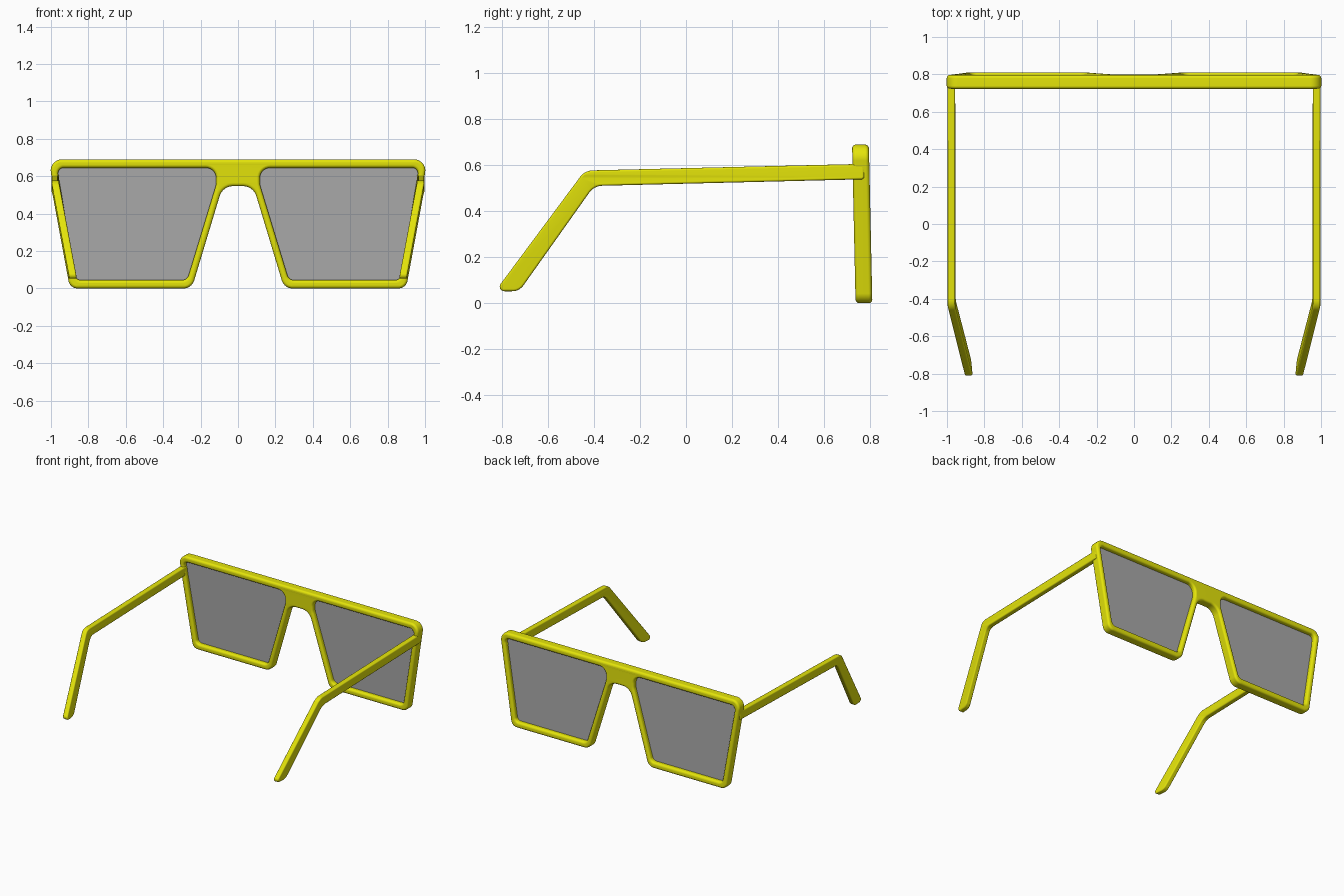
import bpy, bmesh, math
from mathutils import Vector

if "Cube" in bpy.data.objects:
    bpy.data.objects.remove(bpy.data.objects["Cube"])

yellow = bpy.data.materials.new("yellow_plastic")
yellow.diffuse_color = (0.78, 0.78, 0.003, 1)
yellow.use_nodes = True
yellow.node_tree.nodes["Principled BSDF"].inputs["Base Color"].default_value = yellow.diffuse_color
grey = bpy.data.materials.new("lens_grey")
grey.diffuse_color = (0.4, 0.4, 0.4, 1)
grey.use_nodes = True
grey.node_tree.nodes["Principled BSDF"].inputs["Base Color"].default_value = grey.diffuse_color


def rounded(corners, steps=8):
    """Closed outline from (x, y, radius) corners, each filleted with an arc."""
    out = []
    n = len(corners)
    for i, (x, y, r) in enumerate(corners):
        p = Vector((x, y))
        a = (Vector(corners[i - 1][:2]) - p).normalized()
        b = (Vector(corners[(i + 1) % n][:2]) - p).normalized()
        half = a.angle(b) / 2
        c = p + (a + b).normalized() * (r / math.sin(half))
        t = r / math.tan(half)
        start, end = (p + a * t - c).normalized(), (p + b * t - c).normalized()
        for k in range(steps + 1):
            out.append(c + r * start.slerp(end, k / steps))
    return out


def plate(name, outlines, thick, bevel, place, mat):
    """Filled outlines made into a round-edged plate, each point moved by place()."""
    cu = bpy.data.curves.new(name, 'CURVE')
    cu.dimensions = '2D'
    cu.fill_mode = 'BOTH'
    cu.extrude = thick / 2 - bevel
    cu.bevel_depth = bevel
    cu.bevel_resolution = 3
    cu.offset = -bevel
    for pts in outlines:
        s = cu.splines.new('POLY')
        s.points.add(len(pts) - 1)
        for q, p in zip(s.points, pts):
            q.co = (p.x, p.y, 0, 1)
        s.use_cyclic_u = True
    ob = bpy.data.objects.new(name, cu)
    bpy.context.collection.objects.link(ob)
    bpy.ops.object.select_all(action='DESELECT')
    ob.select_set(True)
    bpy.context.view_layer.objects.active = ob
    bpy.ops.object.convert(target='MESH')
    ob = bpy.context.view_layer.objects.active
    bm = bmesh.new()
    bm.from_mesh(ob.data)
    bmesh.ops.remove_doubles(bm, verts=bm.verts, dist=0.0003)
    for v in bm.verts:
        v.co = place(v.co)
    bmesh.ops.recalc_face_normals(bm, faces=bm.faces)
    bm.to_mesh(ob.data)
    bm.free()
    ob.data.materials.clear()
    ob.data.materials.append(mat)
    bpy.ops.object.shade_smooth_by_angle(angle=math.radians(35))
    wn = ob.modifiers.new("flat_faces", 'WEIGHTED_NORMAL')
    wn.keep_sharp = True
    return ob


def flip(corners):
    return [(-x, y, r) for x, y, r in reversed(corners)]


# Front frame: one mirrored outline with two lens openings, slightly tilted
half = [(1.012, 0.69, 0.06), (0.90, 0.0, 0.05), (0.247, 0.0, 0.06), (0.082, 0.547, 0.075)]
hole = [(0.967, 0.645, 0.03), (0.866, 0.045, 0.03), (0.272, 0.045, 0.035),
        (0.117, 0.555, 0.1), (0.117, 0.645, 0.055)]


def front(c):
    return Vector((c.x, 0.774 + c.z - 0.022 * c.y, c.y))


plate("front_frame", [rounded(half + flip(half)), rounded(hole), rounded(flip(hole))],
      0.073, 0.016, front, yellow)

# Lenses: thin panes whose edges sit inside the rims
for side, shape in (("right", hole), ("left", flip(hole))):
    cx = sum(p[0] for p in shape) / len(shape)
    big = [(cx + (x - cx) * 1.03, 0.35 + (z - 0.35) * 1.03, r) for x, z, r in shape]
    plate(side + "_lens", [rounded(big)], 0.008, 0.0, front, grey)

# Temple arms: side profile with the ear piece bent down and inward
arm = [(0.775, 0.606, 0.012), (-0.44, 0.577, 0.07), (-0.83, 0.052, 0.02),
       (-0.725, 0.052, 0.06), (-0.40, 0.51, 0.07), (0.775, 0.539, 0.012)]
for side, s in (("right", 1), ("left", -1)):
    def place(c, s=s):
        along = max(0.0, -0.6 * (c.x + 0.42) - 0.8 * (c.y - 0.545))
        if c.x > -0.3:
            along = 0.0
        return Vector((s * (0.976 + c.z - 0.15 * along), c.x, c.y))
    plate(side + "_temple_arm", [rounded(arm)], 0.04, 0.009, place, yellow)
